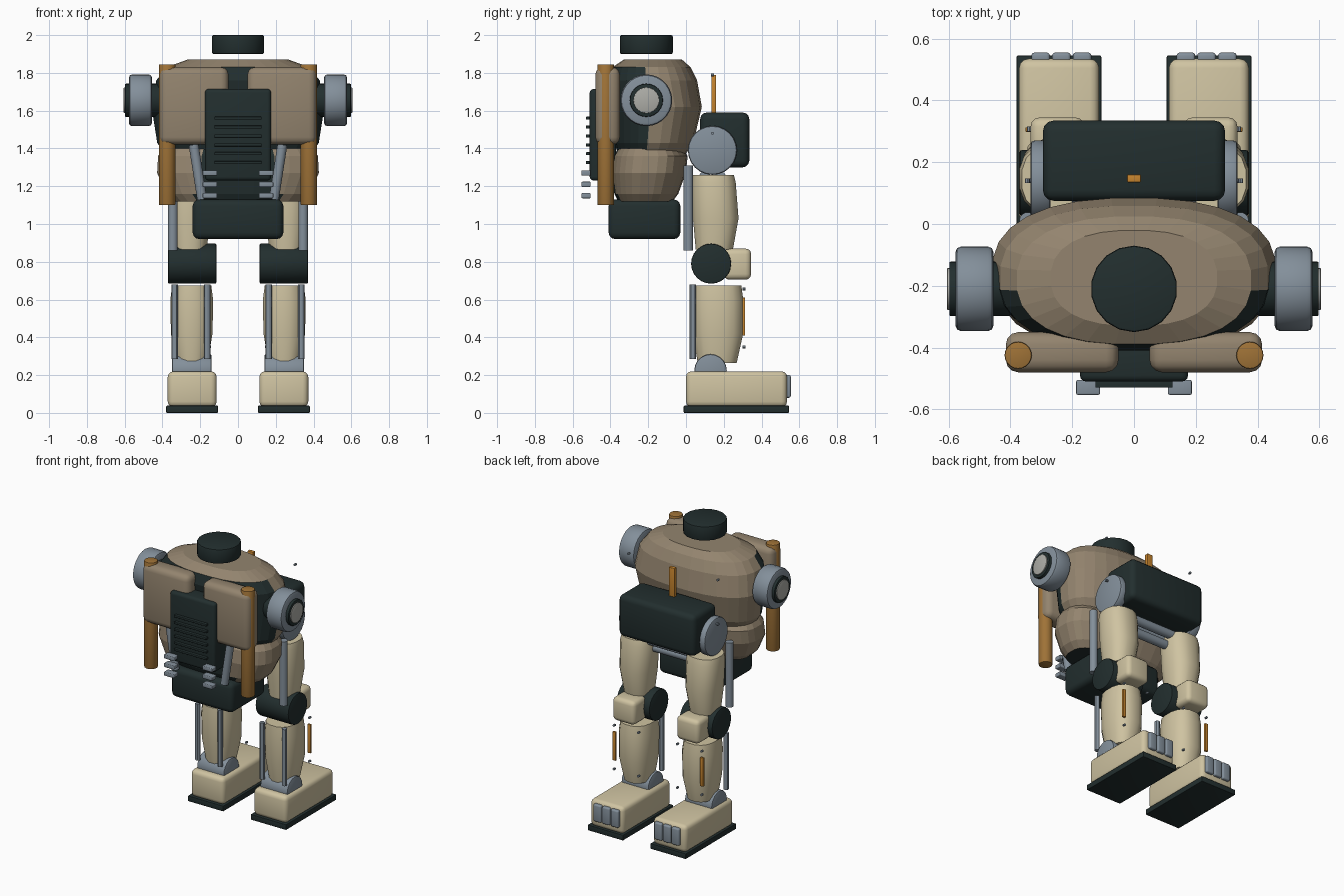
import bpy
import bmesh
import math
from mathutils import Vector, Matrix

if "Cube" in bpy.data.objects:
    bpy.data.objects.remove(bpy.data.objects["Cube"])


def material(name, r, g, b):
    rgba = [(c / 255) ** 2.2 for c in (r, g, b)] + [1]
    m = bpy.data.materials.new(name)
    m.use_nodes = True
    m.diffuse_color = rgba
    m.node_tree.nodes["Principled BSDF"].inputs["Base Color"].default_value = rgba
    return m


BROWN = material("taupe armour", 146, 131, 110)
CREAM = material("cream armour", 206, 194, 160)
DARK = material("dark metal", 39, 50, 50)
GREY = material("blue grey metal", 130, 142, 153)
BRONZE = material("bronze tube", 158, 114, 58)
ORANGE = material("orange trim", 198, 132, 50)
LENS = material("pale lens", 172, 172, 166)


def finish(name, bm, mats, smooth=True):
    bmesh.ops.recalc_face_normals(bm, faces=bm.faces)
    mesh = bpy.data.meshes.new(name)
    bm.to_mesh(mesh)
    bm.free()
    obj = bpy.data.objects.new(name, mesh)
    bpy.context.collection.objects.link(obj)
    for m in mats:
        mesh.materials.append(m)
    if smooth:
        bpy.ops.object.select_all(action='DESELECT')
        obj.select_set(True)
        bpy.context.view_layer.objects.active = obj
        bpy.ops.object.shade_smooth_by_angle(angle=math.radians(30))
    return obj


def box(name, x, y, z, mat, bevel=0.0):
    """Box from three (low, high) ranges, with rounded edges."""
    bm = bmesh.new()
    bmesh.ops.create_cube(bm, size=1)
    for v in bm.verts:
        v.co = [(r[0] + r[1]) / 2 + c * abs(r[1] - r[0]) for r, c in zip((x, y, z), v.co)]
    if bevel:
        bmesh.ops.bevel(bm, geom=list(bm.edges), offset=bevel, segments=3,
                        profile=0.5, affect='EDGES')
    return finish(name, bm, [mat])


def rod(name, a, b, r, mat, sides=16, bevel=0.0):
    """Cylinder between two points."""
    a, b = Vector(a), Vector(b)
    bm = bmesh.new()
    bmesh.ops.create_cone(bm, cap_ends=True, segments=sides, radius1=r, radius2=r,
                          depth=(b - a).length)
    if bevel:
        rims = [e for e in bm.edges if abs(e.verts[0].co.z - e.verts[1].co.z) < 1e-5]
        bmesh.ops.bevel(bm, geom=rims, offset=bevel, segments=2, profile=0.5, affect='EDGES')
    turn = Vector((0, 0, 1)).rotation_difference(b - a).to_matrix().to_4x4()
    bm.transform(Matrix.Translation((a + b) / 2) @ turn)
    return finish(name, bm, [mat])


def loft(name, rings, mats, cx=0.0, sides=16, power=2.4, rule=None, smooth=True):
    """Stack of rounded sections given as (z, half width, front y, back y)."""
    bm = bmesh.new()
    loops = []
    for z, rx, y0, y1 in rings:
        loop = []
        for i in range(sides):
            t = math.tau * (i + 0.5) / sides
            c, s = math.cos(t), math.sin(t)
            px = math.copysign(abs(c) ** (2 / power), c) * rx
            py = math.copysign(abs(s) ** (2 / power), s) * (y1 - y0) / 2
            loop.append(bm.verts.new((cx + px, (y0 + y1) / 2 + py, z)))
        loops.append(loop)
    for lo, hi in zip(loops, loops[1:]):
        for i in range(sides):
            j = (i + 1) % sides
            bm.faces.new((lo[i], lo[j], hi[j], hi[i]))
    bm.faces.new(loops[0][::-1])
    bm.faces.new(loops[-1])
    if rule:
        for f in bm.faces:
            f.material_index = int(rule(f.calc_center_median()))
    return finish(name, bm, mats, smooth)


# Torso, with an exposed dark front under the top cap
loft("upper_torso",
     [(1.37, .39, -.36, 0), (1.43, .43, -.38, .04), (1.62, .46, -.39, .085),
      (1.76, .435, -.41, .06), (1.83, .38, -.39, .025), (1.87, .27, -.33, -.02)],
     [BROWN, DARK], sides=28, smooth=False,
     rule=lambda c: c.y < -.22 and c.z < 1.83)
loft("lower_torso",
     [(1.12, .34, -.36, -.07), (1.16, .38, -.38, -.04), (1.27, .43, -.395, 0),
      (1.36, .425, -.385, .01), (1.40, .40, -.36, -.02)],
     [BROWN, DARK], sides=28, power=2.8, smooth=False,
     rule=lambda c: c.y < -.2 and abs(c.x) < .2)
box("pelvis", (-.24, .24), (-.41, -.03), (.92, 1.13), DARK, .035)
rod("head", (0, -.21, 1.90), (0, -.21, 2.0), .14, DARK, 18, .008)

# Chest vent
box("vent_plate", (-.175, .175), (-.51, -.37), (1.23, 1.715), DARK, .02)
for i in range(6):
    z = 1.325 + i * .047
    box("vent_slat", (-.125, .125), (-.53, -.50), (z - .008, z + .008), DARK, .003)

# Hip block, aerial and cross pipes
box("hip_block", (-.295, .295), (.075, .335), (1.30, 1.59), DARK, .035)
box("aerial", (-.022, .022), (.135, .16), (1.58, 1.79), ORANGE, .003)
for y, z in ((.10, 1.25), (.14, 1.19), (.18, 1.25)):
    rod("cross_pipe", (-.2, y, z), (.2, y, z), .03, GREY)


def stud(x, y, z):
    rod("stud", (x, y - .008, z), (x, y + .008, z), .008, GREY, 8)


for s in (-1, 1):
    def span(a, b):
        return tuple(sorted((s * a, s * b)))

    # Chest panels, tubes and small front fittings
    box("chest_panel", span(.05, .415), (-.48, -.35), (1.42, 1.83), BROWN, .04)
    rod("side_tube", (s * .375, -.425, 1.10), (s * .375, -.425, 1.845), .044, BRONZE, 20, .005)
    rod("front_strut", (s * .235, -.42, 1.42), (s * .19, -.42, 1.13), .026, GREY)
    for z in (1.15, 1.21, 1.27):
        box("front_tab", span(.11, .187), (-.553, -.505), (z - .014, z + .014), GREY, .005)

    # Shoulder joint
    at = lambda x: (s * x, -.21, 1.655)
    rod("shoulder_disc", at(.455), at(.578), .137, GREY, 28, .018)
    rod("shoulder_ring", at(.40), at(.598), .088, DARK, 24, .005)
    rod("shoulder_lens", at(.59), at(.605), .068, LENS, 24, .003)

    # Hip and thigh
    rod("hip_disc", (s * .27, .14, 1.39), (s * .335, .14, 1.39), .13, GREY, 24, .012)
    rod("hip_pin", (s * .33, .14, 1.48), (s * .352, .14, 1.48), .008, GREY, 8)
    stud(s * .345, .14, 1.79)
    loft("thigh", [(.865, .09, .05, .25), (1.03, .112, .035, .28),
                   (1.22, .118, .03, .265), (1.26, .11, .035, .255)], [CREAM], s * .255)
    rod("thigh_piston", (s * .345, .012, .86), (s * .345, .012, 1.31), .026, GREY)

    # Knee
    rod("knee_joint", (s * .115, .133, .79), (s * .37, .133, .79), .106, DARK, 24, .006)
    box("knee_pad", span(.16, .335), (.20, .345), (.705, .87), CREAM, .03)

    # Shin with rods and trim
    loft("shin", [(.265, .085, .06, .27), (.42, .112, .035, .305),
                  (.60, .115, .03, .305), (.675, .105, .035, .295)], [CREAM], s * .245)
    for x in (.163, .335):
        rod("shin_rod", (s * x, .035, .285), (s * x, .035, .68), .017, GREY, 12)
    box("shin_trim", span(.327, .351), (.298, .313), (.41, .61), ORANGE, .002)
    for z in (.35, .655):
        stud(s * .339, .308, z)
        stud(s * .15, .308, z)

    # Ankle and foot
    rod("ankle", (s * .14, .13, .225), (s * .35, .13, .225), .086, GREY, 20, .008)
    box("foot", span(.113, .372), (0, .535), (.03, .22), CREAM, .03)
    box("sole", span(.106, .38), (-.012, .545), (0, .038), DARK, .004)
    for x in (.168, .235, .302):
        box("toe_plate", span(x - .03, x + .03), (.52, .555), (.08, .20), GREY, .01)
